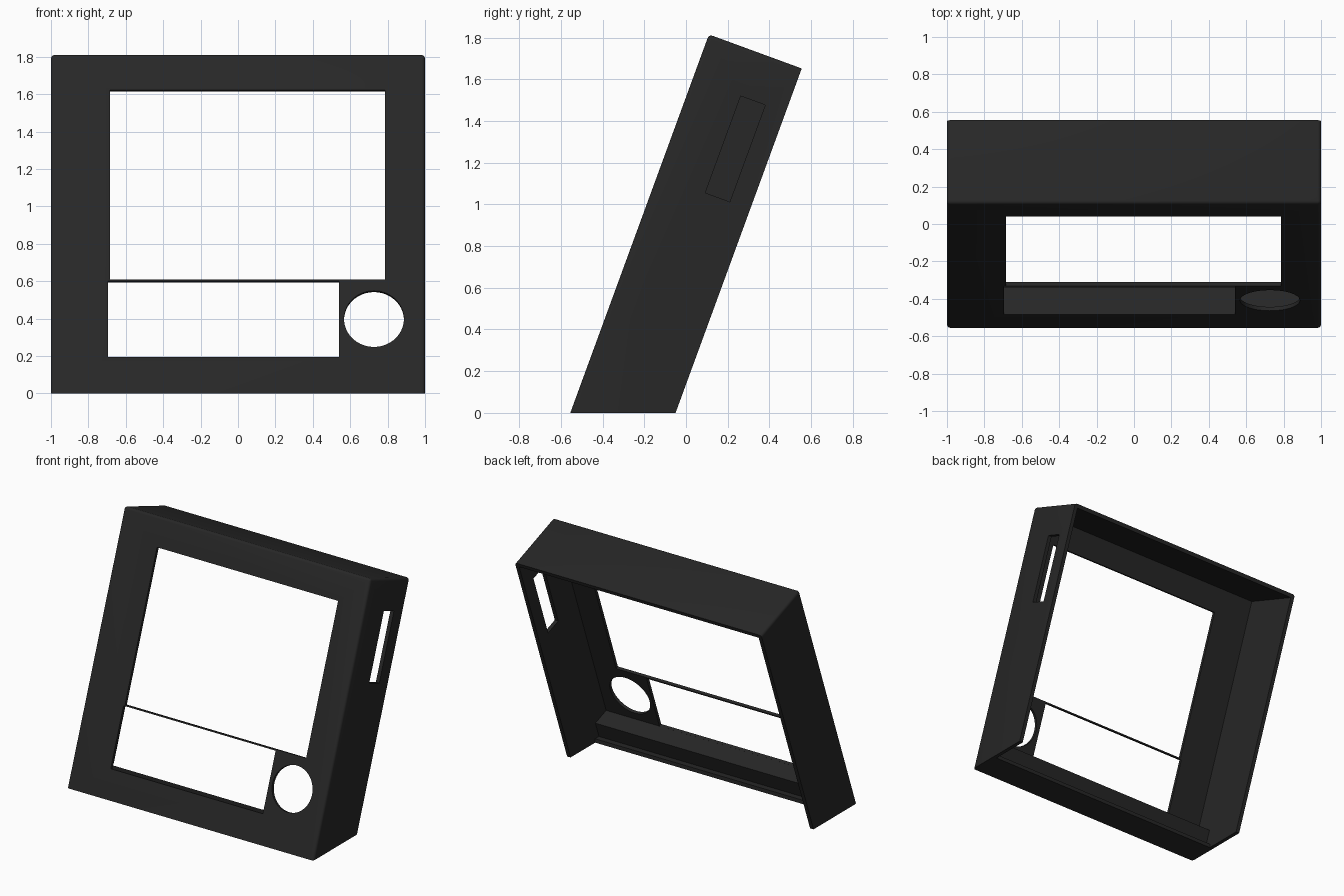
import bpy, bmesh, math
from mathutils import Vector

if "Cube" in bpy.data.objects:
    bpy.data.objects.remove(bpy.data.objects["Cube"])

TILT = math.atan2(0.665, 1.815)        # backward lean of the housing
S, C = math.sin(TILT), math.cos(TILT)
Y0 = -0.555                            # front bottom edge
WALL, PLATE = 0.028, 0.022


def leaned(u, v):
    """(height along the face, depth behind the face) -> (y, z)"""
    return (Y0 + u * S + v * C, u * C - v * S)


def prism(name, section, x0, x1):
    """Extrude a y-z section along x."""
    bm = bmesh.new()
    a = [bm.verts.new((x0, y, z)) for y, z in section]
    b = [bm.verts.new((x1, y, z)) for y, z in section]
    n = len(section)
    bm.faces.new(a)
    bm.faces.new(b[::-1])
    for i in range(n):
        j = (i + 1) % n
        bm.faces.new((a[j], a[i], b[i], b[j]))
    bmesh.ops.recalc_face_normals(bm, faces=bm.faces)
    return to_object(name, bm)


def to_object(name, bm):
    mesh = bpy.data.meshes.new(name)
    bm.to_mesh(mesh)
    bm.free()
    ob = bpy.data.objects.new(name, mesh)
    bpy.context.collection.objects.link(ob)
    return ob


def block(name, x0, x1, u0, u1, v0, v1):
    """Box aligned with the leaning face."""
    return prism(name, [leaned(u0, v0), leaned(u1, v0), leaned(u1, v1), leaned(u0, v1)], x0, x1)


def round_hole(name, x, u, r, sides=64):
    bm = bmesh.new()
    rings = []
    for v in (-0.1, 0.1):
        ring = []
        for i in range(sides):
            t = 2 * math.pi * i / sides
            y, z = leaned(u + r * math.sin(t), v)
            ring.append(bm.verts.new((x + r * math.cos(t), y, z)))
        rings.append(ring)
        bm.faces.new(ring)
    for i in range(sides):
        j = (i + 1) % sides
        bm.faces.new((rings[0][i], rings[0][j], rings[1][j], rings[1][i]))
    bmesh.ops.recalc_face_normals(bm, faces=bm.faces)
    return to_object(name, bm)


def cut(target, cutter):
    mod = target.modifiers.new("cut", 'BOOLEAN')
    mod.operation = 'DIFFERENCE'
    mod.solver = 'EXACT'
    mod.object = cutter
    bpy.context.view_layer.objects.active = target
    bpy.ops.object.modifier_apply(modifier=mod.name)
    bpy.data.objects.remove(cutter, do_unlink=True)


# Housing: leaning slab with a level base
top_u, depth = 1.933, 0.474
housing = prism("housing", [(Y0, 0), leaned(top_u, 0), leaned(top_u, depth), (-0.05, 0)], -1, 1)

# Soften the front side edges, top front edge and top side edges
bm = bmesh.new()
bm.from_mesh(housing.data)
top_front = Vector(leaned(top_u, 0))
soft = []
for e in bm.edges:
    ends = [v.co for v in e.verts]
    if any((Vector((p.y, p.z)) - top_front).length < 1e-4 for p in ends):
        soft.append(e)
bmesh.ops.bevel(bm, geom=soft, offset=0.018, offset_type='OFFSET',
                segments=3, profile=0.5, affect='EDGES')
bm.to_mesh(housing.data)
bm.free()

# Cavity open at the back, leaving a raised bar and short lip at the base
bar_u, bar_v, lip_z = 0.2077, 0.155, 0.028
bar_y, bar_z = leaned(bar_u, bar_v)
bar_foot = bar_y - (bar_z - lip_z) * S / C
cavity = [leaned(top_u - WALL, PLATE), leaned(bar_u, PLATE), (bar_y, bar_z),
          (bar_foot, lip_z), (-0.335, lip_z), (-0.335, -0.2), (0.2, -0.2),
          leaned(top_u - WALL, 0.8)]
cut(housing, prism("cavity", cavity, -1 + WALL, 1 - WALL))

# Openings in the front plate
cut(housing, block("screen_opening", -0.685, 0.785, 0.650, 1.728, -0.1, 0.1))
cut(housing, block("lower_opening", -0.695, 0.54, bar_u + 0.0004, 0.640, -0.1, 0.1))
cut(housing, round_hole("dial_opening", 0.727, 0.425, 0.16))

# Slot in the right wall
cut(housing, block("side_slot", 0.9, 1.1, 1.214, 1.708, 0.245, 0.37))

# Colour and shading
mat = bpy.data.materials.new("charcoal")
mat.diffuse_color = (0.02, 0.02, 0.02, 1)
mat.use_nodes = True
mat.node_tree.nodes["Principled BSDF"].inputs["Base Color"].default_value = mat.diffuse_color
housing.data.materials.clear()
housing.data.materials.append(mat)
for p in housing.data.polygons:
    p.material_index = 0
bpy.context.view_layer.objects.active = housing
housing.select_set(True)
bpy.ops.object.shade_smooth_by_angle(angle=math.radians(35))
